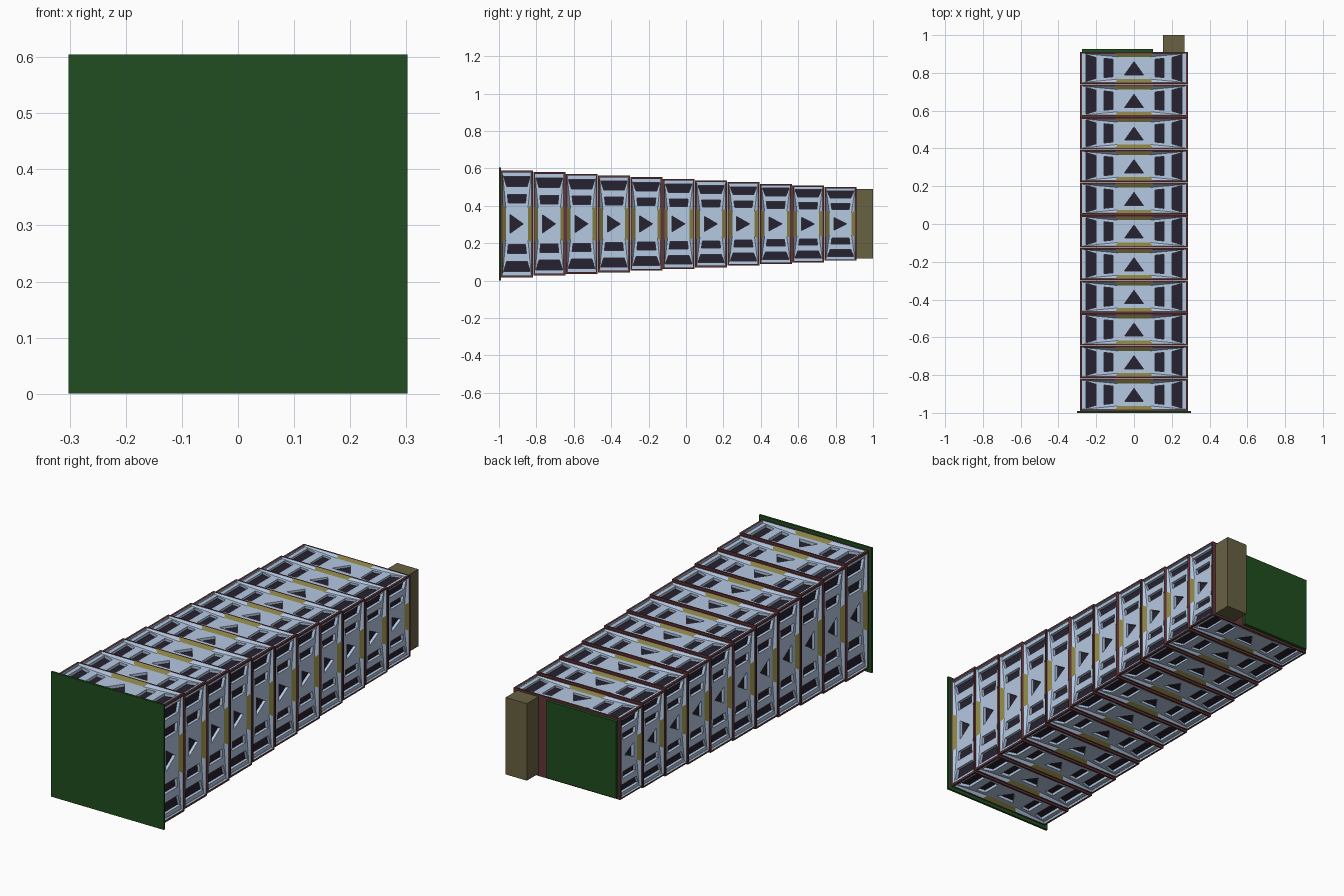
import bpy, bmesh
from mathutils import Matrix, Vector
from math import pi

if "Cube" in bpy.data.objects:
    bpy.data.objects.remove(bpy.data.objects["Cube"])

W, L = 0.2855, 0.0855      # half width and half length of a corridor segment
PANEL, HOLE = 0.012, 0.026  # recess depths
CZ = 0.303

def material(name, rgb):
    m = bpy.data.materials.new(name)
    m.diffuse_color = (*rgb, 1)
    m.use_nodes = True
    m.node_tree.nodes["Principled BSDF"].inputs["Base Color"].default_value = m.diffuse_color
    return m

frame_mat = material("maroon_frame", (0.12, 0.035, 0.04))
panel_mat = material("pale_blue_panel", (0.46, 0.58, 0.76))
slope_mat = material("olive_slope", (0.24, 0.22, 0.055))
dark_mat = material("dark_recess", (0.02, 0.016, 0.03))
green_mat = material("green_door", (0.014, 0.075, 0.014))
block_mat = material("khaki_block", (0.14, 0.12, 0.055))
FRAME, BLUE, OLIVE, DARK = range(4)

def box(name, lo, hi, mat):
    bm = bmesh.new()
    bmesh.ops.create_cube(bm, size=1)
    for v in bm.verts:
        v.co = [l + (h - l) * (c + 0.5) for l, h, c in zip(lo, hi, v.co)]
    me = bpy.data.meshes.new(name)
    bm.to_mesh(me)
    bm.free()
    me.materials.append(mat)
    ob = bpy.data.objects.new(name, me)
    bpy.context.collection.objects.link(ob)

def add_side(bm, rot):
    def vert(u, v, depth):
        return bm.verts.new(rot @ Vector((u, v, W - depth)))

    def face(pts, mat):
        bm.faces.new([vert(*p) for p in pts]).material_index = mat

    cu, cv, mu, mv, fu = 0.275, 0.077, 0.085, 0.059, 0.10
    for s in (1, -1):
        # frame border: long bars and short bars
        face([(-W, s*L, 0), (W, s*L, 0), (cu, s*cv, 0), (fu, s*cv, 0),
              (-fu, s*cv, 0), (-cu, s*cv, 0)], FRAME)
        face([(s*W, -L, 0), (s*W, L, 0), (s*cu, cv, 0), (s*cu, -cv, 0)], FRAME)
        # step down at the short ends
        face([(s*cu, -cv, 0), (s*cu, cv, 0), (s*cu, cv, PANEL), (s*cu, -cv, PANEL)], BLUE)
        # olive slope flanked by narrowing wedges
        face([(-fu, s*cv, 0), (fu, s*cv, 0), (mu, s*mv, PANEL), (-mu, s*mv, PANEL)], OLIVE)
        for t in (1, -1):
            face([(t*fu, s*cv, 0), (t*cu, s*cv, 0), (t*cu, s*cv, PANEL),
                  (t*mu, s*mv, PANEL)], BLUE)

    # waisted panel outline and its hole outlines
    outline = [(cu, -cv), (cu, cv), (mu, mv), (-mu, mv),
               (-cu, cv), (-cu, -cv), (-mu, -mv), (mu, -mv)]
    holes = [[(-0.05, -0.036), (0.05, -0.036), (0, 0.034)]]
    for s in (1, -1):
        for u0, v0, u1, v1 in ((0.254, 0.071, 0.200, 0.055), (0.158, 0.051, 0.111, 0.046)):
            holes.append([(s*u0, -v0), (s*u0, v0), (s*u1, v1), (s*u1, -v1)])
    edges = []
    for loop in [outline] + holes:
        vs = [vert(u, v, PANEL) for u, v in loop]
        edges += [bm.edges.new((vs[i-1], vs[i])) for i in range(len(vs))]
    fill = bmesh.ops.triangle_fill(bm, edges=edges, use_beauty=True,
                                   normal=rot @ Vector((0, 0, 1)))
    for g in fill["geom"]:
        if isinstance(g, bmesh.types.BMFace):
            g.material_index = BLUE
    # hole walls and dark floors
    for h in holes:
        for i in range(len(h)):
            a, b = h[i-1], h[i]
            face([(*a, PANEL), (*b, PANEL), (*b, HOLE), (*a, HOLE)], BLUE)
        face([(*p, HOLE) for p in h], DARK)

# one corridor segment mesh, shared by all segments
bm = bmesh.new()
for k in range(4):
    add_side(bm, Matrix.Rotation(k * pi / 2, 3, 'Y'))
for y in (-L, L):
    f = bm.faces.new([bm.verts.new((x, y, z)) for x, z in ((-W, -W), (W, -W), (W, W), (-W, W))])
    f.material_index = FRAME
bmesh.ops.remove_doubles(bm, verts=bm.verts, dist=1e-5)
bmesh.ops.recalc_face_normals(bm, faces=bm.faces)
segment = bpy.data.meshes.new("corridor_segment")
bm.to_mesh(segment)
bm.free()
for m in (frame_mat, panel_mat, slope_mat, dark_mat):
    segment.materials.append(m)

# segments get lower towards the back
for i in range(11):
    ob = bpy.data.objects.new(f"corridor_segment_{i + 1}", segment)
    ob.location = (0, -0.904 + i * 0.173, CZ)
    ob.scale.z = (W - 0.0089 * i) / W
    bpy.context.collection.objects.link(ob)

# end doors and rear block
box("front_door", (-0.3025, -1.0, 0), (0.3025, -0.9895, 0.605), green_mat)
box("back_door", (-0.275, 0.911, 0.117), (0.10, 0.927, 0.49), green_mat)
box("rear_block", (0.153, 0.911, 0.117), (0.267, 1.0, 0.49), block_mat)
